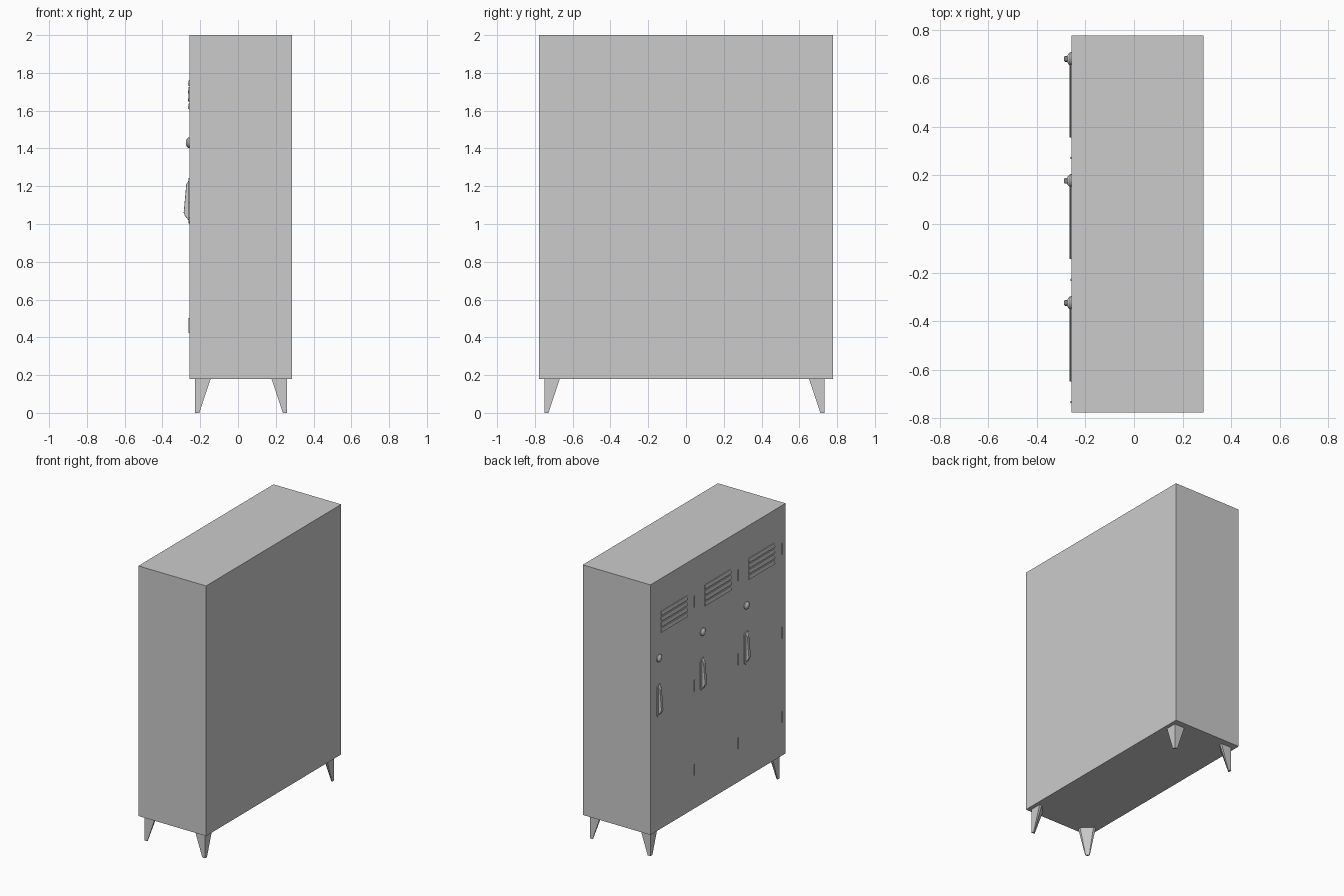
import bpy, bmesh, math
from mathutils import Matrix

if "Cube" in bpy.data.objects:
    bpy.data.objects.remove(bpy.data.objects["Cube"])

FACE = -0.258           # x of the door face
DOORS = [0.68, 0.178, -0.325]   # lock and handle y of each door


def finish(name, bm, smooth=False):
    bmesh.ops.recalc_face_normals(bm, faces=bm.faces)
    me = bpy.data.meshes.new(name)
    bm.to_mesh(me)
    bm.free()
    ob = bpy.data.objects.new(name, me)
    bpy.context.collection.objects.link(ob)
    if smooth:
        bpy.context.view_layer.objects.active = ob
        ob.select_set(True)
        bpy.ops.object.shade_smooth_by_angle(angle=math.radians(35))
        ob.select_set(False)
    return ob


def loft(name, rings, smooth=False):
    """Join equal-length rings of points and cap both ends."""
    bm = bmesh.new()
    vs = [[bm.verts.new(p) for p in r] for r in rings]
    n = len(vs[0])
    for a, b in zip(vs, vs[1:]):
        for i in range(n):
            j = (i + 1) % n
            bm.faces.new((a[i], a[j], b[j], b[i]))
    bm.faces.new(vs[0])
    bm.faces.new(vs[-1])
    return finish(name, bm, smooth)


def box(name, lo, hi):
    (x0, y0, z0), (x1, y1, z1) = lo, hi
    return loft(name, [[(x0, y0, z), (x1, y0, z), (x1, y1, z), (x0, y1, z)]
                       for z in (z0, z1)])


def prism_y(name, profile, y0, y1):
    """Extrude an (x, z) profile along y."""
    return loft(name, [[(x, y, z) for x, z in profile] for y in (y0, y1)])


def capsule(y, zc, r, half, x, n=8):
    """Rounded slot outline in the plane of the doors."""
    pts = []
    for s, start in ((1, 0), (-1, math.pi)):
        for i in range(n + 1):
            a = start + math.pi * i / n
            pts.append((x, y + r * math.cos(a), zc + s * half + r * math.sin(a)))
    return pts


# cabinet and rear panel
box("cabinet_body", (FACE, -0.777, 0.18), (0.245, 0.777, 2.0))
box("rear_panel", (0.245, -0.777, 0.18), (0.287, 0.777, 2.0))

# tapered corner legs, straight on the outside, chamfered on the inside
for sx, cx in ((-1, -0.227), (1, 0.26)):
    for sy, cy in ((-1, -0.75), (1, 0.733)):
        rings = []
        for z, w in ((0.0, 0.022), (0.18, 0.082)):
            t = w * 0.45
            shape = [(0, 0), (w, 0), (w, t * 0.5), (t * 0.5, w), (0, w)]
            rings.append([(cx - sx * u, cy - sy * v, z) for u, v in shape])
        loft("leg", rings)

for y in DOORS:
    # four louvres in the ventilation panel
    for i in range(4):
        z = 1.763 - i * 0.041
        prism_y("vent_louvre",
                [(FACE + 0.002, z), (FACE - 0.003, z - 0.003),
                 (FACE - 0.008, z - 0.029), (FACE + 0.002, z - 0.034)],
                y - 0.323, y - 0.023)

    # hinge knuckles
    for z in (1.685, 1.075, 0.462):
        bm = bmesh.new()
        bmesh.ops.create_cone(bm, cap_ends=True, segments=12, radius1=0.005,
                              radius2=0.005, depth=0.08,
                              matrix=Matrix.Translation((FACE, y - 0.408, z)))
        finish("hinge", bm, True)

    # round lock
    rings = []
    for x, r in ((FACE + 0.002, 0.028), (FACE - 0.006, 0.027),
                 (FACE - 0.013, 0.02), (FACE - 0.018, 0.011)):
        rings.append([(x, y + r * math.cos(k * math.pi / 10),
                       1.43 + r * math.sin(k * math.pi / 10)) for k in range(20)])
    loft("lock", rings, True)

    # handle plate and lever
    loft("handle_plate", [capsule(y, 1.123, 0.028, 0.093, FACE + 0.002),
                          capsule(y, 1.123, 0.027, 0.092, FACE - 0.004)], True)
    lever = [(FACE, 1.235), (FACE - 0.016, 1.21), (FACE - 0.0295, 1.06),
             (FACE - 0.024, 1.045), (FACE, 1.015)]
    ob = prism_y("handle_lever", lever, y - 0.012, y + 0.012)
    bev = ob.modifiers.new("bevel", 'BEVEL')
    bev.width = 0.004
    bev.segments = 2
